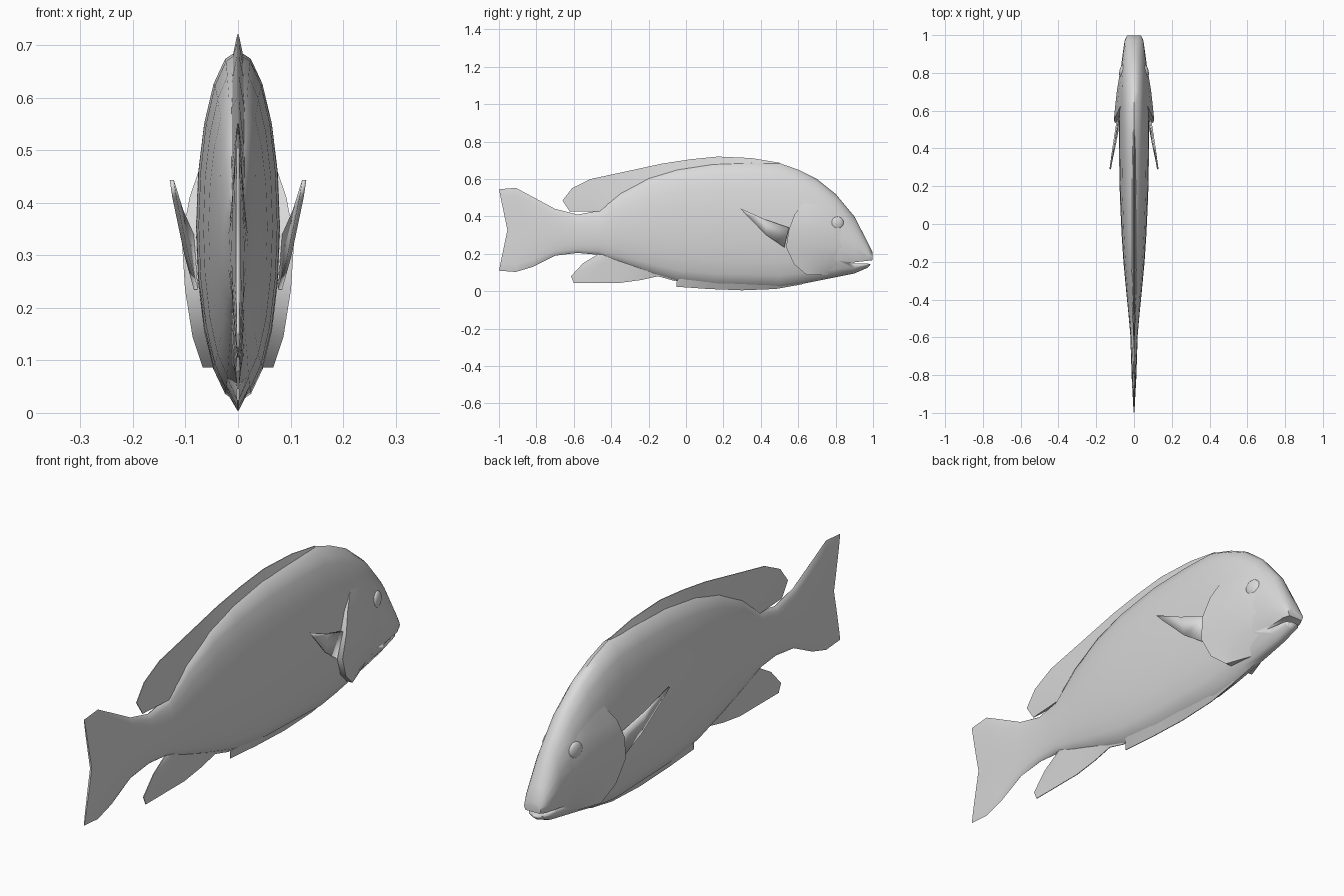
import bpy, math

if "Cube" in bpy.data.objects:
    bpy.data.objects.remove(bpy.data.objects["Cube"])

grey = bpy.data.materials.new("pale_grey")
grey.diffuse_color = (0.7, 0.7, 0.7, 1)
grey.use_nodes = True
grey.node_tree.nodes["Principled BSDF"].inputs["Base Color"].default_value = grey.diffuse_color


def make(name, verts, faces, angle=40):
    me = bpy.data.meshes.new(name)
    me.from_pydata(verts, [], faces)
    me.materials.append(grey)
    ob = bpy.data.objects.new(name, me)
    bpy.context.collection.objects.link(ob)
    bpy.ops.object.select_all(action='DESELECT')
    ob.select_set(True)
    bpy.context.view_layer.objects.active = ob
    bpy.ops.object.mode_set(mode='EDIT')
    bpy.ops.mesh.select_all(action='SELECT')
    bpy.ops.mesh.normals_make_consistent(inside=False)
    bpy.ops.object.mode_set(mode='OBJECT')
    bpy.ops.object.shade_smooth_by_angle(angle=math.radians(angle))
    return ob


# Body stations: y, bottom, top, half width, forward bow of the ring's middle
STATIONS = [
    (-1.0, .11, .545, .004, .045), (-.91, .103, .553, .008, .02),
    (-.82, .13, .505, .012, 0), (-.70, .19, .44, .016, 0),
    (-.58, .205, .41, .02, 0), (-.47, .195, .43, .03, 0),
    (-.35, .15, .53, .042, 0), (-.20, .10, .61, .056, 0),
    (-.05, .055, .655, .066, 0), (.15, .03, .685, .075, 0),
    (.35, .025, .69, .079, 0), (.50, .02, .685, .08, 0),
    (.60, .035, .65, .08, 0), (.70, .055, .60, .079, 0),
    (.80, .075, .52, .073, 0), (.90, .095, .40, .06, 0),
    (.97, .125, .265, .05, 0), (.997, .155, .21, .038, 0)]


def half_width(y, z):
    """Body half width at a point of the side outline."""
    for a, b in zip(STATIONS, STATIONS[1:]):
        if a[0] <= y <= b[0]:
            f = (y - a[0]) / (b[0] - a[0])
            lo, hi, w = (a[i] + (b[i] - a[i]) * f for i in (1, 2, 3))
            t = (z - (lo + hi) / 2) / ((hi - lo) / 2)
            return w * math.sqrt(max(0, 1 - t * t))
    return 0


# Body and tail: loft of elliptical rings
N = 20
verts, faces = [], []
for y, lo, hi, w, bow in STATIONS:
    for k in range(N):
        a = 2 * math.pi * k / N
        t = math.cos(a)
        verts.append((w * math.sin(a), y + bow * (1 - abs(t)),
                      (lo + hi) / 2 + t * (hi - lo) / 2))
for s in range(len(STATIONS) - 1):
    for k in range(N):
        j = (k + 1) % N
        faces.append((s * N + k, s * N + j, (s + 1) * N + j, (s + 1) * N + k))
faces.append(tuple(range((len(STATIONS) - 1) * N, len(STATIONS) * N)))
for k in range(N // 2):  # tail's trailing edge, left to right strips
    quad = [k, k + 1, N - k - 1, (N - k) % N]
    faces.append(tuple(dict.fromkeys(quad)))
body = make("body", verts, faces, 50)

# Mouth slit, cut with a wedge
side = [(.86, .15), (1.05, .145), (1.05, .172)]
wedge = make("mouth_cutter", [(x, y, z) for x in (-.1, .1) for y, z in side],
             [(0, 1, 2), (5, 4, 3), (0, 3, 4, 1), (1, 4, 5, 2), (2, 5, 3, 0)])
cut = body.modifiers.new("mouth", 'BOOLEAN')
cut.operation = 'DIFFERENCE'
cut.solver = 'EXACT'
cut.object = wedge
bpy.context.view_layer.objects.active = body
bpy.ops.object.modifier_apply(modifier="mouth")
bpy.data.objects.remove(wedge)


def fin(name, stations, thick, tip=.0015):
    """Median fin: tapering plate from a base line to an outer edge."""
    vs, fs = [], []
    for yb, zb, yt, zt in stations:
        vs += [(-thick, yb, zb), (thick, yb, zb), (tip, yt, zt), (-tip, yt, zt)]
    n = len(stations)
    for s in range(n - 1):
        for k in range(4):
            j = (k + 1) % 4
            fs.append((s * 4 + k, s * 4 + j, s * 4 + 4 + j, s * 4 + 4 + k))
    fs += [(0, 1, 2, 3), tuple(range(4 * n - 4, 4 * n))]
    make(name, vs, fs)


fin("dorsal_fin", [
    (-.45, .425, -.62, .425), (-.44, .44, -.66, .485), (-.42, .465, -.61, .55),
    (-.37, .50, -.51, .60), (-.24, .58, -.30, .645), (-.08, .63, -.13, .682),
    (.05, .65, .02, .705), (.19, .67, .17, .72), (.36, .67, .35, .712),
    (.50, .66, .50, .687)], .012)
fin("anal_fin", [
    (-.46, .21, -.48, .192), (-.44, .20, -.55, .15), (-.42, .19, -.615, .08),
    (-.40, .18, -.60, .045), (-.28, .14, -.35, .045), (-.20, .12, -.24, .06),
    (-.13, .10, -.15, .08), (-.05, .08, -.06, .055)], .012)
fin("pelvic_fin", [
    (-.03, .08, -.05, .05), (-.01, .07, -.05, .024), (.12, .05, .12, .012),
    (.30, .045, .30, .005), (.48, .04, .48, .012), (.62, .06, .62, .037)], .022)

# Gill cover rows: height, rear edge, front edge, flare at the rear edge
GILL = [(.49, .64, .82, -.003), (.41, .58, .84, .014), (.33, .55, .86, .027),
        (.235, .535, .86, .026), (.144, .578, .84, .025), (.086, .647, .76, .026)]
COLS = 6
for s, label in ((1, "right"), (-1, "left")):
    vs, fs = [], []
    rows = GILL + [GILL[-1]]
    for r, (z, rear, front, flare) in enumerate(rows):
        for c in range(-1, COLS + 1):
            f = max(c, 0) / COLS
            y = rear + (front - rear) * f
            out = flare * (1 - f) - .003 * f
            if c < 0 or r == len(rows) - 1:  # walls back into the body
                out = -.01
            vs.append((s * (half_width(y, z) + out), y, z))
    W = COLS + 2
    for r in range(len(rows) - 1):
        for c in range(W - 1):
            a = r * W + c
            fs.append((a, a + 1, a + W + 1, a + W))
    make(label + "_gill_cover", vs, fs)

    # Pectoral fin
    pts = [(.088, .55, .34), (.08, .525, .235), (.098, .43, .30),
           (.108, .42, .385), (.121, .32, .41), (.126, .29, .443)]
    ob = make(label + "_pectoral_fin", [(s * x, y, z) for x, y, z in pts],
              [(0, 1, 2), (0, 2, 3), (3, 2, 4), (3, 4, 5)])
    sol = ob.modifiers.new("thickness", 'SOLIDIFY')
    sol.thickness = .008
    sol.offset = 0

    # Eye
    bpy.ops.mesh.primitive_uv_sphere_add(
        segments=16, ring_count=8, radius=1,
        location=(s * (half_width(.81, .365) - .004), .81, .365))
    eye = bpy.context.object
    eye.name = label + "_eye"
    eye.scale = (.014, .034, .034)
    eye.rotation_euler.z = s * .2
    eye.data.materials.append(grey)
    bpy.ops.object.shade_smooth()
